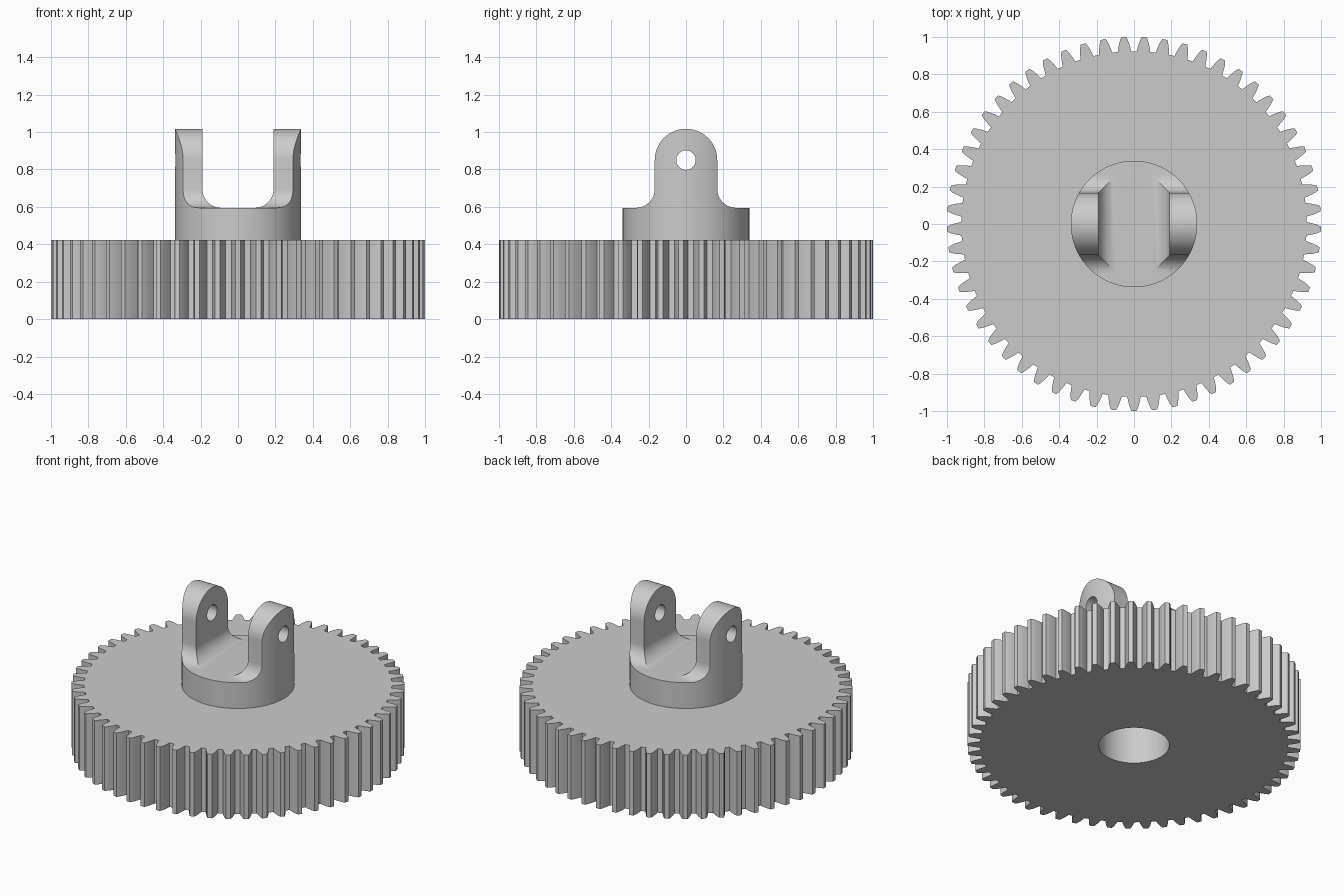
import bpy, bmesh
from math import sin, cos, pi, radians
from mathutils import Vector

if "Cube" in bpy.data.objects:
    bpy.data.objects.remove(bpy.data.objects["Cube"])

grey = bpy.data.materials.new("light grey")
grey.use_nodes = True
grey.diffuse_color = (0.6, 0.6, 0.6, 1)
grey.node_tree.nodes["Principled BSDF"].inputs["Base Color"].default_value = grey.diffuse_color

TEETH, MODULE = 57, 2 / 59
GEAR_TOP, FLOOR, PIN_Z = 0.424, 0.595, 0.85
HUB_R, LUG_R, SLOT, FILLET, PIN_R, BORE_R = 0.338, 0.167, 0.19, 0.1, 0.052, 0.212


def arc(cu, cv, r, start, end, steps):
    """Points along an arc, angles in degrees."""
    angles = [radians(start + (end - start) * i / steps) for i in range(steps + 1)]
    return [(cu + r * cos(a), cv + r * sin(a)) for a in angles]


def prism(name, outline, axis, lo, hi):
    """Extrude a 2D outline along an axis: x uses (y, z), y uses (x, z), z uses (x, y)."""
    place = {"x": lambda u, v, w: (w, u, v),
             "y": lambda u, v, w: (u, w, v),
             "z": lambda u, v, w: (u, v, w)}[axis]
    bm = bmesh.new()
    face = bm.faces.new([bm.verts.new(place(u, v, lo)) for u, v in outline])
    extruded = bmesh.ops.extrude_face_region(bm, geom=[face])["geom"]
    moved = [g for g in extruded if isinstance(g, bmesh.types.BMVert)]
    bmesh.ops.translate(bm, verts=moved, vec=Vector(place(0, 0, hi - lo)))
    bmesh.ops.recalc_face_normals(bm, faces=bm.faces)
    mesh = bpy.data.meshes.new(name)
    bm.to_mesh(mesh)
    bm.free()
    mesh.materials.append(grey)
    obj = bpy.data.objects.new(name, mesh)
    bpy.context.collection.objects.link(obj)
    return obj


def activate(obj):
    bpy.ops.object.select_all(action="DESELECT")
    obj.select_set(True)
    bpy.context.view_layer.objects.active = obj


def cut(obj, cutter, operation="DIFFERENCE"):
    cutter.hide_render = True
    mod = obj.modifiers.new("cut", "BOOLEAN")
    mod.operation, mod.solver, mod.object = operation, "EXACT", cutter
    activate(obj)
    bpy.ops.object.modifier_apply(modifier=mod.name)
    bpy.data.objects.remove(cutter)


# Gear wheel: each tooth is (radius, half thickness) mirrored about its centre line
root = 1 - 2.25 * MODULE
flank = [(root, 0.036), (root + 0.018, 0.0325), (0.966, 0.0268), (0.985, 0.0205), (1.0, 0.0135)]
outline = []
for i in range(TEETH):
    centre = -pi / 2 + 2 * pi * i / TEETH
    side = [(r, -t / r) for r, t in flank]
    for r, a in side + [(r, -a) for r, a in reversed(side)]:
        outline.append((r * cos(centre + a), r * sin(centre + a)))
gear = prism("gear_wheel", outline, "z", 0, GEAR_TOP)

# Shaft bore
cut(gear, prism("bore_cutter", arc(0, 0, BORE_R, 0, 357, 119), "z", -0.1, GEAR_TOP + 0.1))

# Clevis hub: a round bar trimmed to the lug silhouette
TOP = PIN_Z + LUG_R
hub = prism("clevis_hub", arc(0, 0, HUB_R, 0, 357, 119), "z", GEAR_TOP, TOP + 0.05)
foot = LUG_R + FILLET
right_half = ([(0.5, 0.3), (0.5, FLOOR)]
              + arc(foot, FLOOR + FILLET, FILLET, 270, 180, 12)
              + arc(0, PIN_Z, LUG_R, 0, 90, 20))
silhouette = right_half + [(-u, v) for u, v in reversed(right_half[:-1])]
cut(hub, prism("lug_silhouette", silhouette, "x", -0.5, 0.5), "INTERSECT")

# Slot between the lugs, with rounded lower corners
half = arc(SLOT - FILLET, FLOOR + FILLET, FILLET, 270, 360, 12) + [(SLOT, 1.2)]
slot = half + [(-u, v) for u, v in reversed(half)]
cut(hub, prism("slot_cutter", slot, "y", -0.5, 0.5))

# Pin hole through both lugs
cut(hub, prism("pin_cutter", arc(0, PIN_Z, PIN_R, 0, 350, 35), "x", -0.5, 0.5))

for obj in (gear, hub):
    activate(obj)
    bpy.ops.object.shade_smooth_by_angle(angle=radians(25))
